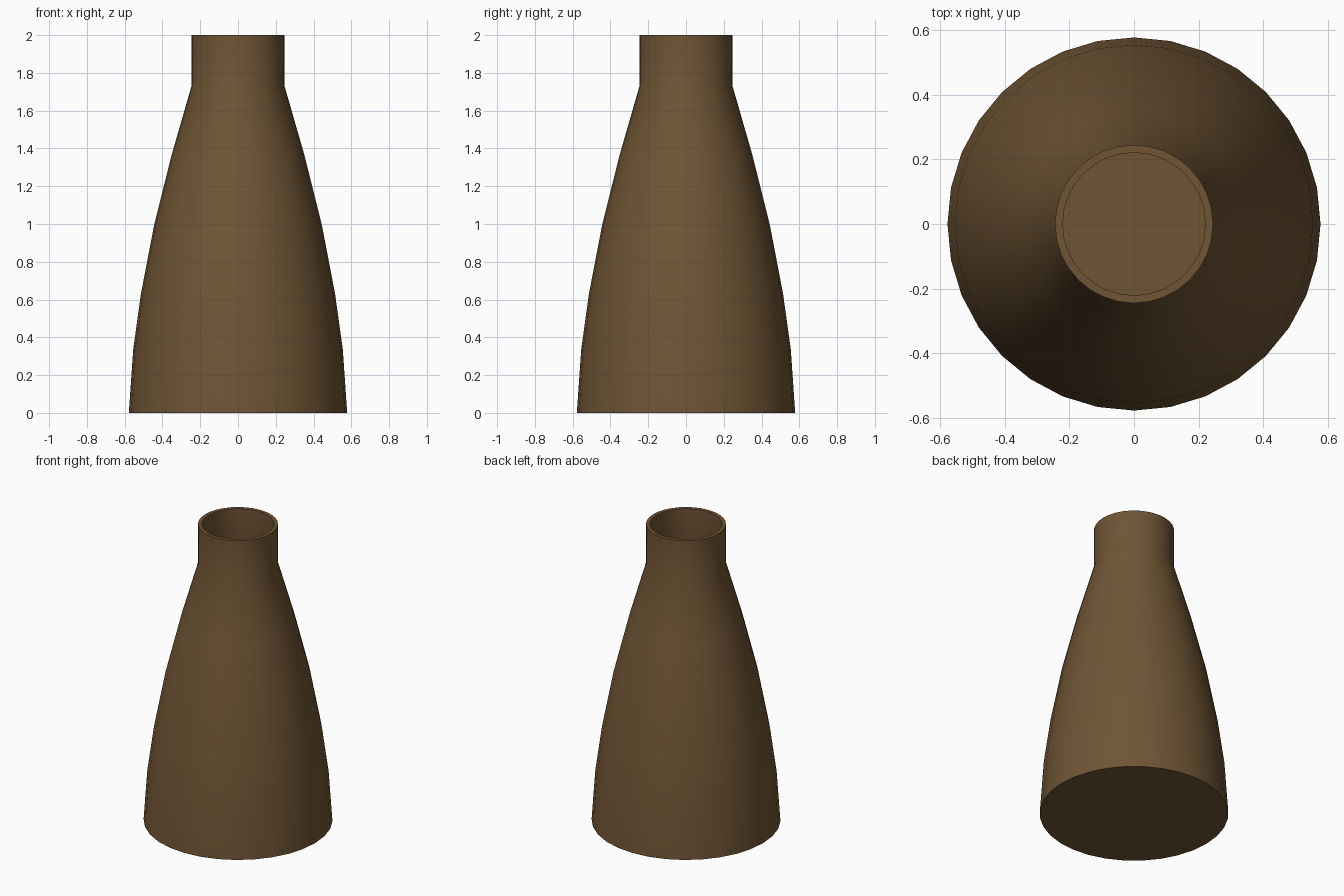
import bpy, bmesh, math

if "Cube" in bpy.data.objects:
    bpy.data.objects.remove(bpy.data.objects["Cube"])

SIDES = 32
WALL = 0.024

# outer silhouette (radius, height), foot to lip
outer = [(0.578, 0.0), (0.555, 0.334), (0.514, 0.63), (0.443, 1.0),
         (0.35, 1.37), (0.245, 1.735), (0.245, 2.0)]
# inner wall, lip down to the floor
inner = [(r - WALL, max(z, WALL)) for r, z in reversed(outer)]

bm = bmesh.new()
rings = [[bm.verts.new((r * math.cos(2 * math.pi * i / SIDES),
                        r * math.sin(2 * math.pi * i / SIDES), z))
          for i in range(SIDES)] for r, z in outer + inner]

# walls and lip
for a, b in zip(rings, rings[1:]):
    for i in range(SIDES):
        j = (i + 1) % SIDES
        bm.faces.new((a[i], a[j], b[j], b[i]))

# underside and inner floor
bm.faces.new(rings[0][::-1])
bm.faces.new(rings[-1])
bmesh.ops.recalc_face_normals(bm, faces=bm.faces)

mesh = bpy.data.meshes.new("bottle")
bm.to_mesh(mesh)
bm.free()
bottle = bpy.data.objects.new("bottle", mesh)
bpy.context.collection.objects.link(bottle)

# brown glaze
mat = bpy.data.materials.new("brown")
mat.diffuse_color = (0.16, 0.09, 0.035, 1)
mat.use_nodes = True
mat.node_tree.nodes["Principled BSDF"].inputs["Base Color"].default_value = mat.diffuse_color
mesh.materials.append(mat)

bpy.context.view_layer.objects.active = bottle
bottle.select_set(True)
bpy.ops.object.shade_smooth_by_angle(angle=math.radians(40))
